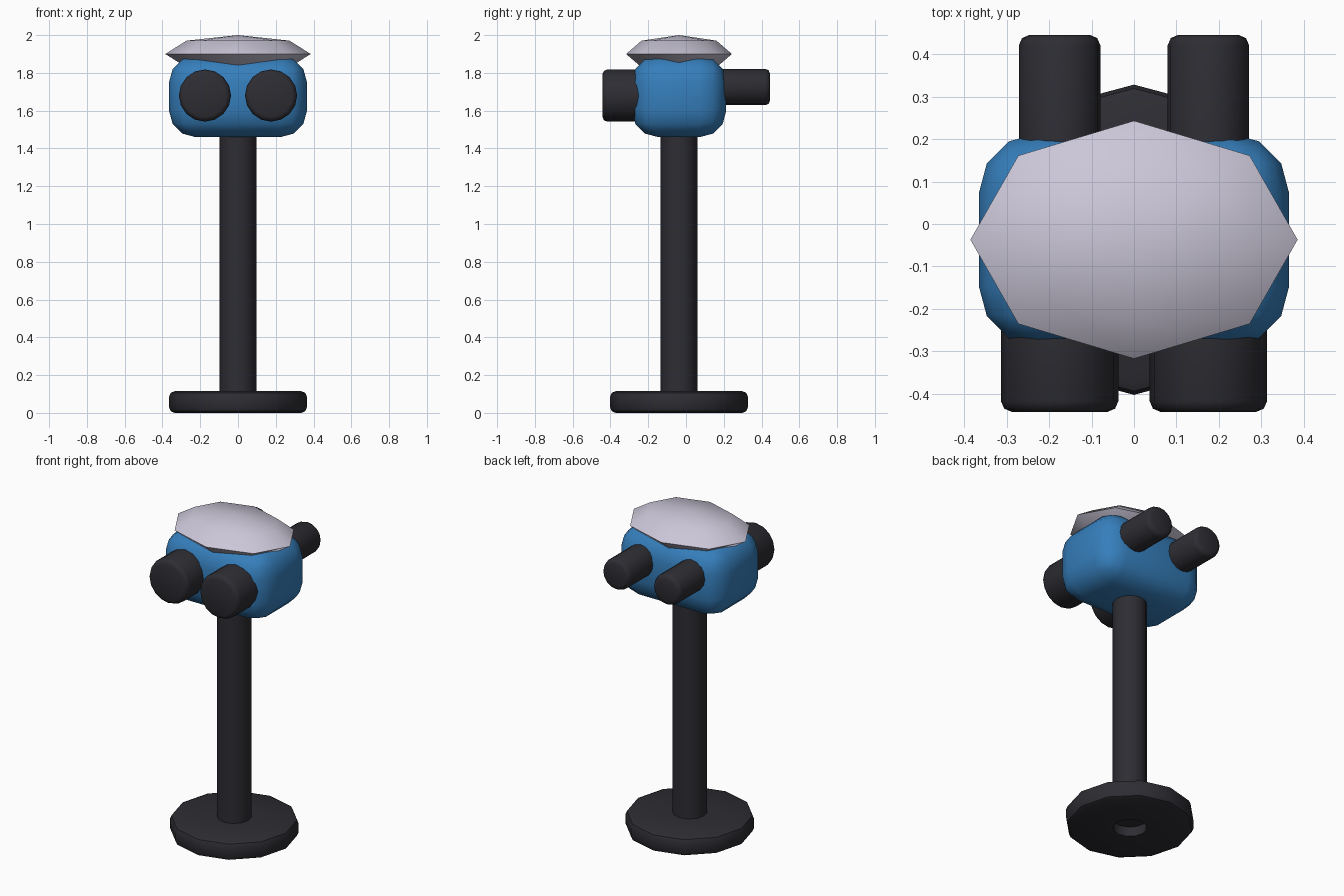
import bpy, bmesh, math
from mathutils import Matrix

if "Cube" in bpy.data.objects:
    bpy.data.objects.remove(bpy.data.objects["Cube"])


def material(name, rgb):
    m = bpy.data.materials.new(name)
    m.diffuse_color = (*rgb, 1)
    m.use_nodes = True
    m.node_tree.nodes["Principled BSDF"].inputs["Base Color"].default_value = m.diffuse_color
    return m


DARK = material("dark_metal", (0.026, 0.026, 0.033))
BLUE = material("blue_paint", (0.036, 0.21, 0.50))
GREY = material("pale_grey", (0.60, 0.57, 0.69))


def finish(name, bm, mat, angle):
    bmesh.ops.recalc_face_normals(bm, faces=bm.faces)
    me = bpy.data.meshes.new(name)
    bm.to_mesh(me)
    bm.free()
    ob = bpy.data.objects.new(name, me)
    bpy.context.collection.objects.link(ob)
    me.materials.append(mat)
    bpy.ops.object.select_all(action='DESELECT')
    ob.select_set(True)
    bpy.context.view_layer.objects.active = ob
    bpy.ops.object.shade_smooth_by_angle(angle=math.radians(angle))
    return ob


def lathe(name, profile, sides, matrix, mat, angle=35):
    """Spin (radius, height) points around z, then place with matrix."""
    bm = bmesh.new()
    rings = []
    for r, z in profile:
        if r == 0:
            rings.append([bm.verts.new((0, 0, z))] * sides)
        else:
            rings.append([bm.verts.new((r * math.cos(2 * math.pi * i / sides),
                                        r * math.sin(2 * math.pi * i / sides), z))
                          for i in range(sides)])
    for a, b in zip(rings, rings[1:]):
        for i in range(sides):
            j = (i + 1) % sides
            bm.faces.new(dict.fromkeys((a[i], a[j], b[j], b[i])))
    bmesh.ops.transform(bm, matrix=matrix, verts=bm.verts)
    return finish(name, bm, mat, angle)


CY = -0.037  # centre line of the stand
stand = Matrix.Translation((0, CY, 0))

# Round foot with a recess underneath
lathe("base", [(0.097, 0.06), (0.097, 0), (0.335, 0), (0.356, 0.009), (0.365, 0.03),
               (0.365, 0.085), (0.356, 0.106), (0.335, 0.115), (0.097, 0.115)],
      12, stand, DARK)

# Post
lathe("post", [(0, 0.06), (0.098, 0.06), (0.098, 1.52), (0, 1.52)], 12, stand, DARK)

# Rounded housing
bm = bmesh.new()
bmesh.ops.create_cube(bm, size=1, matrix=Matrix.Translation((0, CY, 1.675))
                      @ Matrix.Diagonal((0.73, 0.50, 0.43, 1)))
bmesh.ops.bevel(bm, geom=bm.edges[:], offset=0.14, segments=3, profile=0.5,
                affect='EDGES', clamp_overlap=True)
finish("housing", bm, BLUE, 60)

# Flattened low-poly lid
bm = bmesh.new()
bmesh.ops.create_uvsphere(bm, u_segments=8, v_segments=4, radius=1,
                          matrix=Matrix.Translation((0, CY, 1.90))
                          @ Matrix.Diagonal((0.385, 0.28, 0.10, 1)))
finish("lid", bm, GREY, 50)


def barrel(name, x, z, r, y0, y1):
    """Horizontal cylinder from y0 (inside the housing) to a rounded end at y1."""
    length, c = abs(y1 - y0), 0.025
    turn = math.pi / 2 if y1 < y0 else -math.pi / 2
    m = Matrix.Translation((x, y0, z)) @ Matrix.Rotation(turn, 4, 'X')
    lathe(name, [(0, 0), (r, 0), (r, length - c), (r - 0.3 * c, length - 0.3 * c),
                 (r - c, length), (0, length)], 16, m, DARK, 50)


# Lenses at the front, eyepieces at the back
for side, s in (("left", -1), ("right", 1)):
    barrel("front_lens_" + side, s * 0.175, 1.68, 0.138, -0.20, -0.442)
    barrel("eyepiece_" + side, s * 0.175, 1.725, 0.096, 0.12, 0.445)
